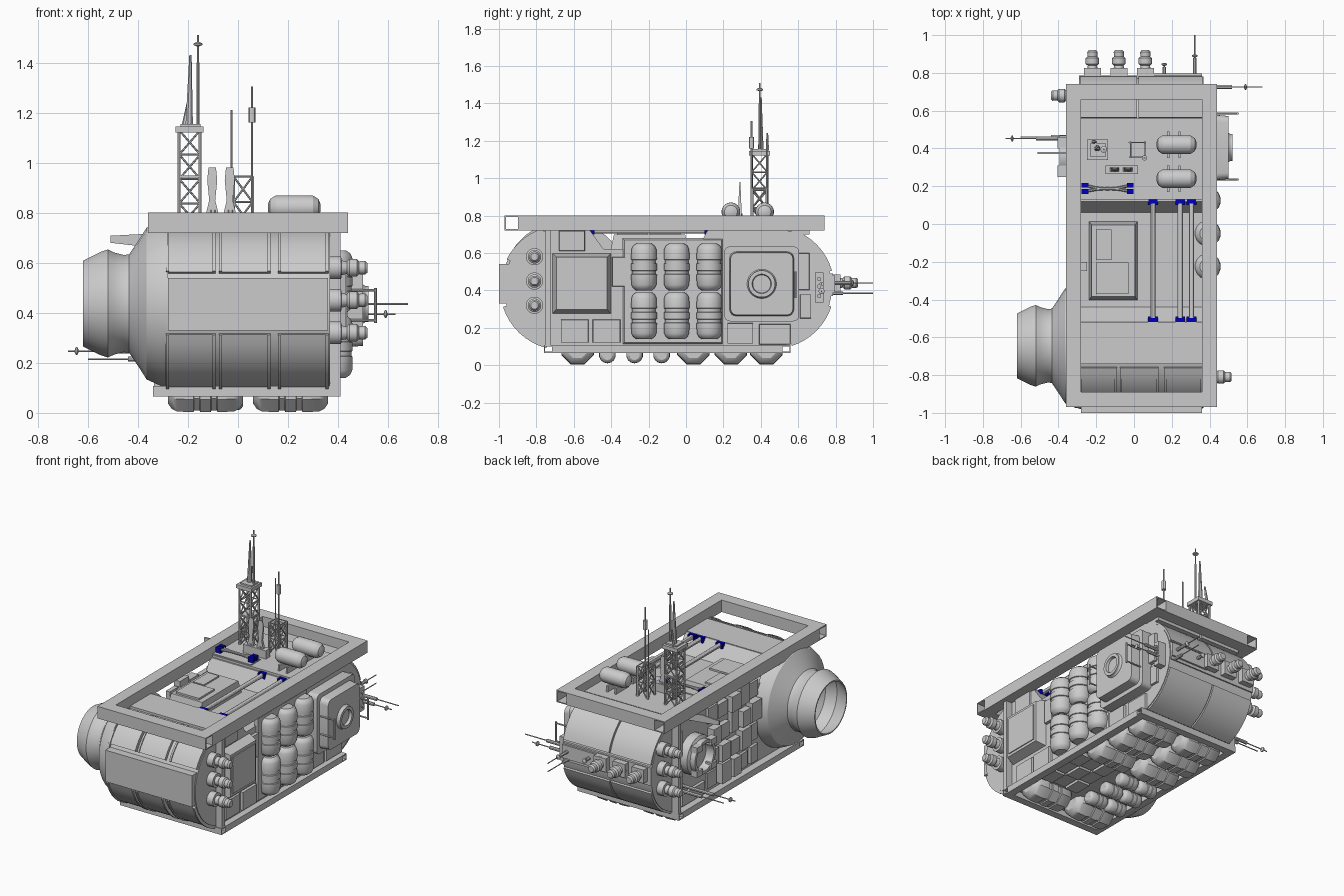
import bpy, bmesh, math, random
from mathutils import Vector

if "Cube" in bpy.data.objects:
    bpy.data.objects.remove(bpy.data.objects["Cube"])

random.seed(4)
BLUE = bpy.data.materials.new("blue")
BLUE.diffuse_color = (0.0, 0.0, 0.5, 1)
BLUE.use_nodes = True
BLUE.node_tree.nodes["Principled BSDF"].inputs["Base Color"].default_value = BLUE.diffuse_color


def make(name, *parts, mat=None):
    """Join (verts, faces) parts into one object."""
    vs, fs = [], []
    for v, f in parts:
        o = len(vs)
        vs += v
        fs += [[i + o for i in q] for q in f]
    me = bpy.data.meshes.new(name)
    me.from_pydata(vs, [], fs)
    bm = bmesh.new()
    bm.from_mesh(me)
    bmesh.ops.recalc_face_normals(bm, faces=bm.faces)
    for f in bm.faces:
        f.smooth = True
    bm.to_mesh(me)
    bm.free()
    me.set_sharp_from_angle(angle=math.radians(30))
    ob = bpy.data.objects.new(name, me)
    bpy.context.collection.objects.link(ob)
    if mat:
        me.materials.append(mat)
    return ob


def loft(rings, caps=True, closed=False):
    n, m = len(rings[0]), len(rings)
    vs = [tuple(p) for r in rings for p in r]
    fs = [[(k % m) * n + i, (k % m) * n + (i + 1) % n, (k + 1) % m * n + (i + 1) % n, (k + 1) % m * n + i]
          for k in range(m if closed else m - 1) for i in range(n)]
    if caps and not closed:
        fs += [list(range(n)), list(range((m - 1) * n, m * n))]
    return vs, fs


def prism(poly, x0, x1, s=1.0):
    """Extrude a (y, z) outline along x, scaling the x1 end by s."""
    cy = sum(p[0] for p in poly) / len(poly)
    cz = sum(p[1] for p in poly) / len(poly)
    return loft([[(x0, y, z) for y, z in poly],
                 [(x1, cy + (y - cy) * s, cz + (z - cz) * s) for y, z in poly]])


def box(x0, x1, y0, y1, z0, z1, s=1.0):
    return prism([(y0, z0), (y1, z0), (y1, z1), (y0, z1)], x0, x1, s)


def lathe(p, d, prof, n=20, caps=True):
    """Turn (distance, radius) points around direction d from p."""
    p, d = Vector(p), Vector(d).normalized()
    q = d.to_track_quat('Z', 'Y')
    a = [2 * math.pi * (i + .5) / n for i in range(n)]
    return loft([[p + q @ Vector((r * math.cos(t), r * math.sin(t), h)) for t in a] for h, r in prof], caps)


def rod(p, q, r, n=8, r2=None):
    d = Vector(q) - Vector(p)
    return lathe(p, d, [(0, r), (d.length, r if r2 is None else r2)], n)


def tube(axis, a0, a1, u0, u1, z0, z1, t=.007):
    """Open-ended square tube along x or y."""
    rings = []
    for a, i in ((a0, 0), (a1, 0), (a1, t), (a0, t)):
        sq = [(u0 + i, z0 + i), (u1 - i, z0 + i), (u1 - i, z1 - i), (u0 + i, z1 - i)]
        rings.append([(a, u, z) if axis == 'x' else (u, a, z) for u, z in sq])
    return loft(rings, closed=True)


def arc(cy, cz, r, a0, a1, n=10):
    return [(cy + r * math.cos(math.radians(a0 + (a1 - a0) * i / n)),
             cz + r * math.sin(math.radians(a0 + (a1 - a0) * i / n))) for i in range(n + 1)]


def shell(cy, a0, a1, x0, x1, r0=.30, r1=.328):
    return prism(arc(cy, .415, r0, a0, a1, 8) + arc(cy, .415, r1, a1, a0, 8), x0, x1)


def rsquare(cy, cz, h, r):
    return [p for k, (sy, sz) in enumerate(((1, 1), (-1, 1), (-1, -1), (1, -1)))
            for p in arc(cy + sy * (h - r), cz + sz * (h - r), r, 90 * k, 90 * k + 90, 4)]


# Hull: rounded ends and a notched cargo bay on top
hull = arc(-.66, .415, .315, 270, 90, 20) + [(-.52, .73), (-.44, .62), (.06, .62), (.12, .73)] \
    + arc(.465, .415, .315, 90, -90, 20)
make("hull", prism(hull, -.29, .367))
make("deck_plate", box(-.28, .36, .13, .56, .725, .745), box(-.28, .015, .565, .66, .70, .735),
     box(.025, .36, .565, .66, .70, .735), box(-.28, .36, -.74, -.52, .72, .735))

# Curved end panels
for i, (a, b) in enumerate(((-.288, -.09), (-.075, .13), (.16, .362))):
    make(f"front_panel_{i}", shell(-.66, 108, 153, a, b), shell(-.66, 198, 255, a, b))
    make(f"front_panel_ridge_{i}", *[shell(-.66, u, v, c, c + .012, .3, .335) for u, v in ((108, 153), (198, 255))
                                     for c in (a, b - .012)])
make("front_bumper", box(-.28, .36, -1.0, -.93, .33, .54))
for i, (a, b) in enumerate(((-.285, .015), (.025, .362))):
    make(f"back_panel_{i}", shell(.465, 16, 72, a, b), shell(.465, -72, -18, a, b))
make("back_plate", box(-.29, .36, .74, .785, .37, .49), box(.08, .36, .78, .797, .39, .48))

# Upper and lower frames made of square tube
make("top_frame", tube('x', -.36, .44, -.97, -.89, .72, .80), tube('y', -.89, .74, -.36, -.28, .72, .80),
     tube('y', -.89, .74, .36, .44, .72, .80), tube('x', -.28, .36, .66, .74, .72, .80))
make("bottom_frame", tube('x', -.34, .41, -.76, -.71, .065, .107), tube('x', -.34, .41, .51, .56, .065, .107),
     tube('y', -.71, .51, -.34, -.29, .065, .107), tube('y', -.71, .51, .36, .41, .065, .107))
make("frame_post", box(.365, .41, -.755, -.725, .10, .725), box(-.335, -.29, .53, .56, .10, .725))

# Main engine bell on the left
make("engine_bell", lathe((-.28, -.645, .437), (-1, 0, 0),
     [(0, .335), (.03, .33), (.085, .305), (.12, .25), (.155, .198), (.175, .195), (.215, .205), (.24, .217),
      (.27, .207), (.34, .172), (.34, .164), (.24, .207), (.17, .185), (.12, .12)], 32))

# Small thrusters
THR = [(0, .046), (.045, .046), (.047, .03), (.068, .025), (.078, .036), (.108, .036), (.116, .026), (.14, .028), (.15, .02)]
for i in range(3):
    z = .32 + .13 * i
    make(f"right_thruster_{i}", lathe((.367, -.81, z), (1, 0, 0), THR))
    make(f"left_thruster_{i}", lathe((-.29, .68, z), (-1, 0, 0), THR))
    make(f"back_thruster_{i}", lathe((-.22 + .14 * i, .77, .44), (0, 1, 0), THR),
         box(-.265 + .14 * i, -.175 + .14 * i, .77, .825, .395, .485))

# Right side storage tanks
def tank(l, r):
    k = [(0, .6), (.05, .85), (.12, .97), (.3, 1), (.34, 1), (.35, .92), (.42, .92), (.43, 1)]
    k += [(1 - t, q) for t, q in reversed(k)]
    return [(t * l, q * r) for t, q in k]


for i, y in enumerate((-.225, -.05, .125)):
    for j, z in enumerate((.14, .40)):
        make(f"side_tank_{i}_{j}", lathe((.39, y, z), (0, 0, 1), tank(.25, .07), 16))

# Under-body tanks and panels
for i, y in enumerate((-.58, .04, .24, .43)):
    for j, x in enumerate((-.28, .06)):
        make(f"belly_tank_{i}_{j}", lathe((x, y, .09), (1, 0, 0), tank(.30, .094), 8))
for i, y in enumerate((-.42, -.275, -.13)):
    for j, x in enumerate((-.27, -.12)):
        make(f"belly_bottle_{i}_{j}", lathe((x, y, .055), (1, 0, 0), tank(.14, .045), 14))
make("belly_panels", *[box(.07 + .1 * i, .16 + .1 * i, -.46 + .13 * j, -.34 + .13 * j, .075 + .008 * ((i + j) % 2), .11)
                       for i in range(3) for j in range(3)])

# Right side equipment box and wall panels
make("equipment_box", box(.36, .43, -.715, -.40, .275, .60, .86), box(.42, .436, -.675, -.44, .315, .56))
make("right_wall_panels", *[box(.36, x, a, b, c, d, .96) for x, a, b, c, d in (
    (.38, -.67, -.52, .12, .245), (.385, -.50, -.35, .12, .245), (.385, -.395, -.325, .42, .58),
    (.38, -.68, -.54, .61, .72), (.385, .22, .36, .115, .225), (.38, .39, .56, .11, .22),
    (.39, .60, .66, .40, .60), (.38, .61, .67, .25, .38), (.378, -.34, .20, .11, .68))])
make("control_box", box(.36, .42, .69, .735, .335, .495), *[rod((.41, .712, z), (.43, .712, z), .012) for z in (.37, .42, .46)])

# Docking hatch with grab rails
make("docking_hatch", prism(rsquare(.405, .435, .20, .03), .36, .44), prism(rsquare(.405, .435, .172, .035), .44, .50, .97))
make("hatch_ring", lathe((.49, .405, .435), (1, 0, 0), [(0, .085), (.02, .072), (.032, .072), (.032, .052), (.015, .048)], 28))
for y in (.235, .585):
    make("grab_rail", rod((.55, y, .36), (.55, y, .50), .006),
         *[rod((.43, y, z), (.55, y, z), .005) for z in (.37, .49)])

# Left side port and wall panels
make("left_port", lathe((-.28, .36, .43), (-1, 0, 0), [(0, .13), (.07, .13), (.08, .11), (.115, .11), (.115, .09), (.06, .085)], 28),
     *[box(-.405, -.36, y - .03, y + .03, .43 + s - .02, .43 + s + .02) for y in (.28, .43) for s in (-.08, .08)])
panels = []
for i in range(5):
    for j in range(4):
        y, z = -.32 + .107 * i, .13 + .145 * j
        panels.append(box(-.28, -.30 - random.random() * .04, y, y + .075 + random.random() * .03,
                          z, z + .09 + random.random() * .05))
make("left_wall_panels", *panels, box(-.28, -.305, .47, .53, .2, .62), box(-.28, -.31, .24, .48, .12, .2))

# Cargo bay box, pipes and blue clamps
make("bay_box", loft([[(x, y, z) for x, y in ((-.11 - a, -.195 - b), (-.11 + a, -.195 - b), (-.11 + a, -.195 + b), (-.11 - a, -.195 + b))]
                      for a, b, z in ((.13, .21, .61), (.115, .19, .70))]),
     box(-.20, -.12, -.19, -.03, .70, .71), box(-.20, -.03, -.37, -.205, .70, .712), box(-.285, -.25, -.25, -.20, .61, .66))
clamps = []
for x in (.10, .245, .305):
    make("bay_pipe", rod((x, -.51, .718), (x, .12, .718), .014, 12))
    for y in (-.51, .12):
        clamps += [box(x - .024, x + .024, y - .012, y + .012, .705, .735),
                   box(x - .026, x - .012, y - .02, y + .02, .70, .73), box(x + .012, x + .026, y - .02, y + .02, .70, .73)]
make("tray", box(-.285, 0, .135, .235, .74, .752))
for y, b in ((.205, -.02), (.172, .016)):
    pts = [(-.26 + .06 * i, y + b * math.sin(math.pi * i / 4), .772) for i in range(5)]
    make("tray_hose", *[rod(p, q, .008) for p, q in zip(pts, pts[1:])])
    for x in (-.26, -.02):
        clamps.append(box(x - .018, x + .018, y - .012, y + .012, .75, .785))
make("blue_clamps", *clamps, mat=BLUE)

# Roof tanks and hatches
for y in (.24, .42):
    make("roof_tank", lathe((.12, y, .82), (1, 0, 0), [(0, .015), (.008, .035), (.03, .049), (.06, .05), (.15, .05), (.18, .049), (.202, .035), (.21, .015)]),
         *[box(x, x + .012, y - .07, y + .07, .74, .785) for x in (.175, .235)])
make("roof_box", box(-.15, .02, .265, .31, .74, .80), *[rod((x, .288, .79), (x, .288, .81), .015) for x in (-.10, -.03)])
for x in (-.103, -.033):
    make("blade_antenna", loft([[(x - w, .288 - t, z), (x + w, .288 - t, z), (x + w, .288 + t, z), (x - w, .288 + t, z)]
                                for w, t, z in ((.024, .01, .80), (.012, .008, .85), (.02, .005, .93), (.015, .002, .98))]))


# Lattice masts
def mast(name, cx, cy, h, z0, z1, levels):
    c = [(cx - h, cy - h), (cx + h, cy - h), (cx + h, cy + h), (cx - h, cy + h)]
    parts = [rod((*p, z0), (*p, z1), .007, 6) for p in c]
    dz = (z1 - z0) / levels
    for k in range(levels):
        a, b = z0 + dz * k, z0 + dz * (k + 1)
        for p, q in zip(c, c[1:] + c[:1]):
            parts += [rod((*p, a), (*q, b), .004, 6), rod((*q, a), (*p, b), .004, 6), rod((*p, b), (*q, b), .004, 6)]
    make(name, *parts)


mast("main_mast", -.193, .393, .042, .74, 1.13, 4)
mast("small_mast", .02, .393, .038, .74, .945, 2)
make("mast_collar", box(-.24, -.146, .346, .44, .94, .948), box(-.25, -.138, .338, .448, 1.12, 1.145),
     box(-.23, -.15, .355, .43, 1.145, 1.155))
make("mast_poles", rod((-.16, .395, 1.15), (-.16, .395, 1.40), .007), rod((-.16, .395, 1.4), (-.16, .395, 1.51), .004),
     lathe((-.16, .395, 1.465), (0, 0, 1), [(0, .004), (.005, .018), (.012, .018), (.018, .004)], 12),
     rod((-.195, .40, 1.15), (-.19, .40, 1.43), .016, 8, .005), rod((-.215, .435, 1.15), (-.20, .435, 1.24), .01, 6, .005))
make("small_mast_poles", rod((.056, .35, .75), (.056, .35, 1.305), .005), rod((.056, .35, 1.16), (.056, .35, 1.22), .014, 12),
     rod((-.026, .432, .74), (-.026, .432, 1.21), .004))


# Whip antennas on the sides and back
def whip(name, p, d, l, base=.1, disc=None):
    p, d = Vector(p), Vector(d)
    parts = [rod(p, p + d * base, .011), rod(p + d * base, p + d * l, .0035)]
    if disc:
        parts.append(lathe(p + d * disc, d, [(-.008, .004), (-.003, .016), (.003, .016), (.008, .004)], 12))
    make(name, *parts)


whip("right_whip_upper", (.40, .725, .435), (1, 0, 0), .28, .12)
whip("right_whip_lower", (.40, .725, .395), (1, 0, 0), .23, .1, .19)
whip("left_whip_upper", (-.28, .452, .247), (-1, 0, 0), .40, .24, .365)
whip("left_whip_lower", (-.28, .46, .215), (-1, 0, 0), .32, .16)
whip("back_whip_upper", (.322, .78, .44), (0, 1, 0), .22, .1, .11)
whip("back_whip_lower", (.322, .78, .385), (0, 1, 0), .22, .06)
whip("back_stub", (.16, .78, .44), (0, 1, 0), .07, .05, .065)
make("left_fin", loft([[(x, .37, a), (x, .38, a), (x, .38, b), (x, .37, b)]
                       for x, a, b in ((-.28, .655, .70), (-.38, .665, .715), (-.51, .68, .708))]))
